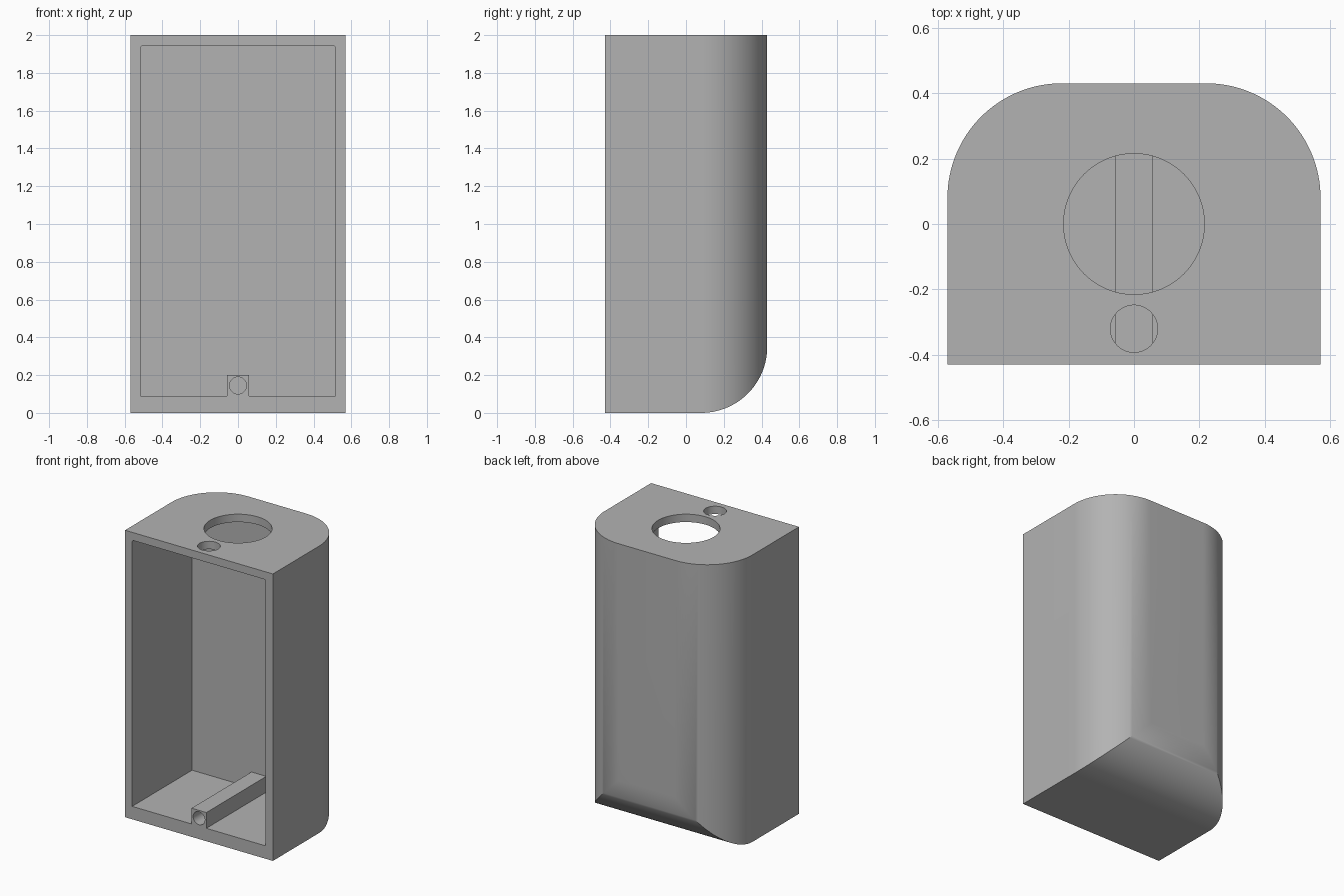
import bpy, bmesh
from math import sin, cos, pi

if "Cube" in bpy.data.objects:
    bpy.data.objects.remove(bpy.data.objects["Cube"], do_unlink=True)

W, D, H = 0.57, 0.43, 2.0      # half width, half depth, height
R = 0.35                       # large outer rounding

grey = bpy.data.materials.new("grey_plastic")
grey.use_nodes = True
colour = (0.45, 0.45, 0.45, 1)
grey.diffuse_color = colour
grey.node_tree.nodes["Principled BSDF"].inputs["Base Color"].default_value = colour


def arc(cx, cy, r, start, end, n=32):
    return [(cx + r * cos(start + (end - start) * i / n),
             cy + r * sin(start + (end - start) * i / n)) for i in range(n + 1)]


def prism(name, profile, axis, lo, hi):
    """Extrude a closed 2D profile along one axis."""
    place = {"x": lambda a, b, t: (t, a, b),
             "y": lambda a, b, t: (a, t, b),
             "z": lambda a, b, t: (a, b, t)}[axis]
    bm = bmesh.new()
    low = [bm.verts.new(place(a, b, lo)) for a, b in profile]
    high = [bm.verts.new(place(a, b, hi)) for a, b in profile]
    bm.faces.new(low)
    bm.faces.new(high)
    for i in range(len(low)):
        j = (i + 1) % len(low)
        bm.faces.new((low[i], low[j], high[j], high[i]))
    bmesh.ops.recalc_face_normals(bm, faces=bm.faces)
    mesh = bpy.data.meshes.new(name)
    bm.to_mesh(mesh)
    bm.free()
    mesh.materials.append(grey)
    obj = bpy.data.objects.new(name, mesh)
    bpy.context.collection.objects.link(obj)
    return obj


def combine(target, tool, operation):
    """Apply a boolean and discard its tool."""
    mod = target.modifiers.new(operation, "BOOLEAN")
    mod.operation, mod.object, mod.solver = operation, tool, "EXACT"
    tool.hide_render = True
    bpy.context.view_layer.objects.active = target
    bpy.ops.object.modifier_apply(modifier=mod.name)
    bpy.data.objects.remove(tool, do_unlink=True)


# Housing: plan with rounded back corners, crossed with a rounded back bottom edge
plan = ([(-W, -D), (W, -D)] + arc(W - R, D - R, R, 0, pi / 2)
        + arc(R - W, D - R, R, pi / 2, pi))
housing = prism("housing", plan, "z", 0, H)
side = ([(-D - 0.1, 0)] + arc(D - R, R, R, -pi / 2, 0)
        + [(D, H + 0.1), (-D - 0.1, H + 0.1)])
combine(housing, prism("side_shape", side, "x", -1, 1), "INTERSECT")

# Open front cavity, leaving a raised channel along the middle of the floor
w, floor, top, r = 0.515, 0.09, 1.945, 0.012
channel, channel_top = 0.057, 0.2
opening = ([(-w, floor), (-channel, floor), (-channel, channel_top),
            (channel, channel_top), (channel, floor), (w, floor)]
           + arc(w - r, top - r, r, 0, pi / 2, 4)
           + arc(r - w, top - r, r, pi / 2, pi, 4))
combine(housing, prism("cavity", opening, "y", -D - 0.1, 0.23), "DIFFERENCE")

# Round holes: bore in the channel, then the large and small holes in the top
for name, cx, cy, radius, axis, lo, hi in (
        ("channel_bore", 0, 0.145, 0.045, "y", -D - 0.1, 0.23),
        ("large_top_hole", 0, 0, 0.215, "z", 1.8, H + 0.1),
        ("small_top_hole", 0, -0.32, 0.072, "z", 1.8, H + 0.1)):
    circle = arc(cx, cy, radius, 0, 2 * pi, 64)[:-1]
    combine(housing, prism(name, circle, axis, lo, hi), "DIFFERENCE")

# Smooth the curves, keep the rims sharp
bpy.ops.object.select_all(action="DESELECT")
housing.select_set(True)
bpy.context.view_layer.objects.active = housing
bpy.ops.object.shade_smooth_by_angle(angle=pi / 6)
